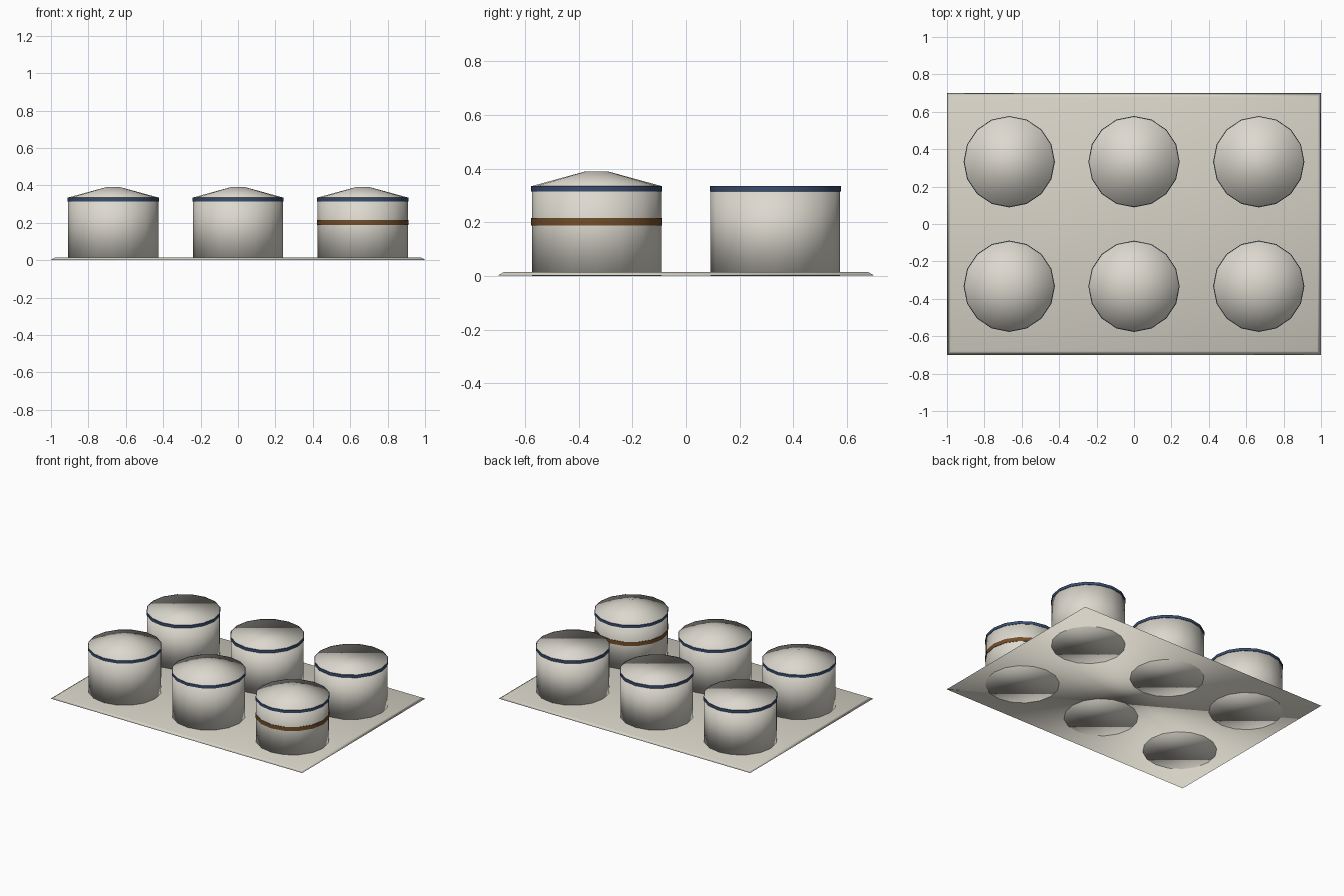
import bpy, bmesh
from math import cos, sin, tau

if "Cube" in bpy.data.objects:
    bpy.data.objects.remove(bpy.data.objects["Cube"], do_unlink=True)


def make_material(name, rgb):
    mat = bpy.data.materials.new(name)
    mat.use_nodes = True
    mat.diffuse_color = (*rgb, 1)
    mat.node_tree.nodes["Principled BSDF"].inputs["Base Color"].default_value = (*rgb, 1)
    return mat


TANK = make_material("pale tank paint", (0.72, 0.69, 0.62))
GROUND = make_material("pale concrete", (0.68, 0.65, 0.57))
BLUE = make_material("navy blue", (0.04, 0.075, 0.16))
BROWN = make_material("rust brown", (0.17, 0.075, 0.022))

SIDES = 16
RADIUS = 0.241
WALL_TOP = 0.335


def finish(bm, name, mat, location=(0, 0, 0)):
    bmesh.ops.recalc_face_normals(bm, faces=bm.faces)
    for face in bm.faces:
        face.smooth = True
    mesh = bpy.data.meshes.new(name)
    bm.to_mesh(mesh)
    bm.free()
    mesh.materials.append(mat)
    obj = bpy.data.objects.new(name, mesh)
    obj.location = location
    bpy.context.collection.objects.link(obj)
    return obj


def lathe(name, profile, mat, location, closed_ring=False):
    """Spin (radius, z) points; cap the ends, or join them into a ring."""
    bm = bmesh.new()
    rings = [[bm.verts.new((r * cos(tau * i / SIDES), r * sin(tau * i / SIDES), z))
              for i in range(SIDES)] for r, z in profile]
    pairs = list(zip(rings, rings[1:]))
    if closed_ring:
        pairs.append((rings[-1], rings[0]))
    else:
        bm.faces.new(rings[0])
        bm.faces.new(rings[-1])
    for low, high in pairs:
        for i in range(SIDES):
            j = (i + 1) % SIDES
            bm.faces.new((low[i], low[j], high[j], high[i]))
    return finish(bm, name, mat, location)


def band(name, bottom, top, mat, location):
    outer, inner = RADIUS + 0.003, RADIUS - 0.001
    obj = lathe(name, [(inner, bottom), (outer, bottom), (outer, top), (inner, top)],
                mat, location, closed_ring=True)
    for face in obj.data.polygons:
        face.use_smooth = abs(face.normal.z) < 0.5
    bm = bmesh.new()
    bm.from_mesh(obj.data)
    # Crisp rims, smooth around the outside
    for edge in bm.edges:
        if abs(edge.verts[0].co.z - edge.verts[1].co.z) < 0.001:
            edge.smooth = False
    bm.to_mesh(obj.data)
    bm.free()


# Ground slab with sloping edges
bm = bmesh.new()
bmesh.ops.create_cube(bm, size=1)
for v in bm.verts:
    inset = 0.02 if v.co.z > 0 else 0
    v.co = (v.co.x * 2 * (2 - 2 * inset) / 2, v.co.y * 2 * (0.7 - inset),
            0.014 if v.co.z > 0 else 0.002)
finish(bm, "ground_slab", GROUND)

# Two rows of three tanks: low cone roofs in front, flat roofs behind
for row, y in (("front", -0.333), ("back", 0.333)):
    for side, x in (("right", -0.667), ("middle", 0), ("left", 0.667)):
        label = f"{row}_{side}"
        profile = [(RADIUS, 0), (RADIUS, WALL_TOP)]
        if row == "front":
            profile.append((0.04, 0.39))
        lathe(f"{label}_tank", profile, TANK, (x, y, 0))
        band(f"{label}_rim_band", 0.315, WALL_TOP, BLUE, (x, y, 0))

# Stripe around one tank
band("front_left_stripe", 0.187, 0.215, BROWN, (0.667, -0.333, 0))
